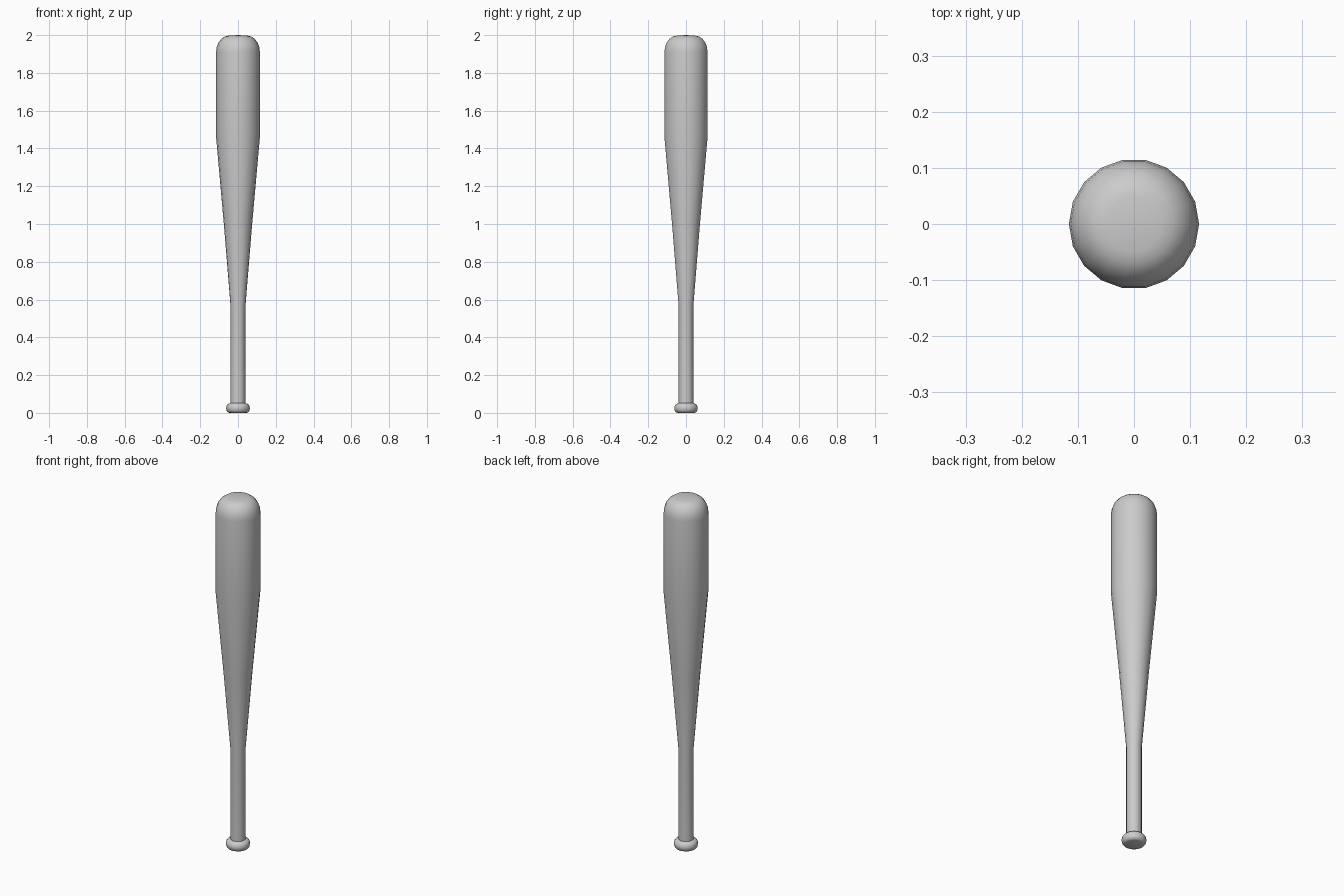
import bpy, bmesh
from math import sin, cos, pi

if "Cube" in bpy.data.objects:
    bpy.data.objects.remove(bpy.data.objects["Cube"])

SIDES = 18


def lathe(name, profile):
    """Revolve (radius, z) points around z, with points of radius 0 as poles."""
    bm = bmesh.new()
    rings = []
    for r, z in profile:
        if r == 0:
            rings.append([bm.verts.new((0, 0, z))] * SIDES)
        else:
            rings.append([bm.verts.new((r * cos(2 * pi * i / SIDES),
                                        r * sin(2 * pi * i / SIDES), z))
                          for i in range(SIDES)])
    for low, high in zip(rings, rings[1:]):
        for i in range(SIDES):
            j = (i + 1) % SIDES
            corners = list(dict.fromkeys((low[i], low[j], high[j], high[i])))
            bm.faces.new(corners)
    bmesh.ops.recalc_face_normals(bm, faces=bm.faces)
    mesh = bpy.data.meshes.new(name)
    bm.to_mesh(mesh)
    bm.free()
    obj = bpy.data.objects.new(name, mesh)
    bpy.context.collection.objects.link(obj)
    bpy.context.view_layer.objects.active = obj
    obj.select_set(True)
    bpy.ops.object.shade_smooth_by_angle(angle=pi / 5)
    obj.select_set(False)
    return obj


# Rounded knob at the bottom of the grip
knob = [(0, 0), (0.045, 0)]
knob += [(0.045 + 0.018 * cos(a), 0.025 + 0.025 * sin(a))
         for a in (-pi / 3, -pi / 6, 0, pi / 6, pi / 3)]
knob += [(0.045, 0.05)]

# Straight grip, taper and straight barrel
body = [(0.039, 0.052), (0.039, 0.56), (0.075, 1.0), (0.116, 1.46), (0.116, 1.91)]

# Rounded barrel end with a nearly flat top
tip = [(0.05 + 0.066 * cos(a), 1.91 + 0.087 * sin(a))
       for a in (pi / 10, pi / 5, 3 * pi / 10, 2 * pi / 5, pi / 2)]
tip += [(0, 2.0)]

lathe("bat", knob + body + tip)
